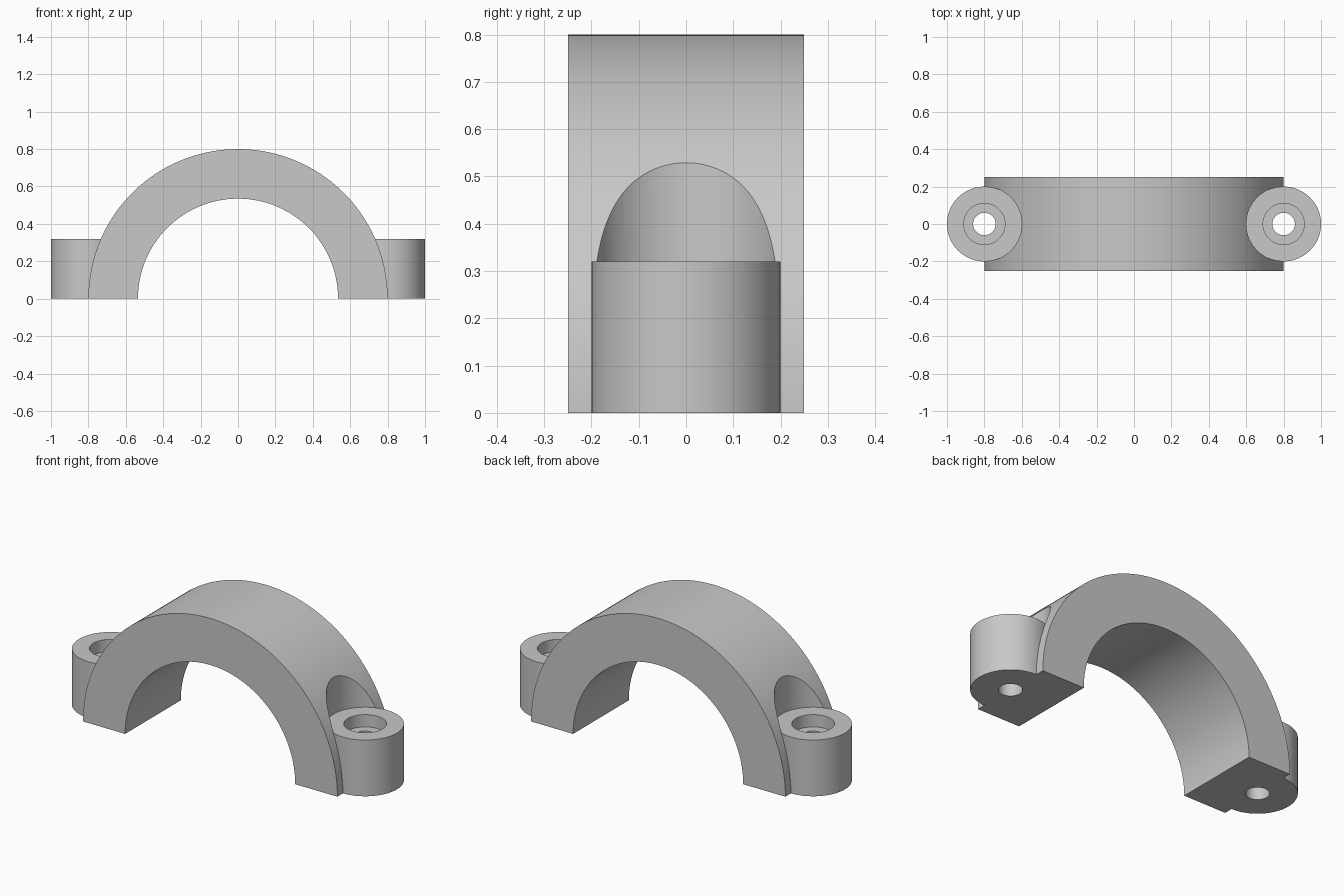
import bpy, bmesh
from math import sin, cos, pi, radians

default = bpy.data.objects.get("Cube")
if default:
    bpy.data.objects.remove(default, do_unlink=True)

OUTER, INNER, HALF_WIDTH = 0.8, 0.535, 0.25
BOSS_X, BOSS_R, BOSS_H = 0.8, 0.2, 0.32
BORE_R, BORE_DEPTH, HOLE_R = 0.11, 0.07, 0.06
STEPS = 96

grey = bpy.data.materials.new("plain grey")
grey.use_nodes = True
colour = (0.58, 0.58, 0.58, 1)
grey.diffuse_color = colour
grey.node_tree.nodes["Principled BSDF"].inputs["Base Color"].default_value = colour


def cylinder(name, x, radius, bottom, top):
    bpy.ops.mesh.primitive_cylinder_add(vertices=STEPS, radius=radius, depth=top - bottom,
                                        location=(x, 0, (bottom + top) / 2))
    obj = bpy.context.object
    obj.name = name
    obj.data.materials.append(grey)
    return obj


def combine(target, tool, operation):
    """Apply a boolean and discard the tool."""
    mod = target.modifiers.new(operation.lower(), 'BOOLEAN')
    mod.operation, mod.solver, mod.object = operation, 'EXACT', tool
    bpy.context.view_layer.objects.active = target
    bpy.ops.object.modifier_apply(modifier=mod.name)
    bpy.data.objects.remove(tool, do_unlink=True)


# Half ring: arch profile extruded front to back
angles = [pi * i / STEPS for i in range(STEPS + 1)]
profile = [(OUTER * cos(a), OUTER * sin(a)) for a in angles]
profile += [(INNER * cos(a), INNER * sin(a)) for a in reversed(angles)]
bm = bmesh.new()
face = bm.faces.new([bm.verts.new((x, -HALF_WIDTH, z)) for x, z in profile])
extruded = bmesh.ops.extrude_face_region(bm, geom=[face])["geom"]
bmesh.ops.translate(bm, vec=(0, 2 * HALF_WIDTH, 0),
                    verts=[v for v in extruded if isinstance(v, bmesh.types.BMVert)])
bmesh.ops.recalc_face_normals(bm, faces=bm.faces)
mesh = bpy.data.meshes.new("clamp_half")
bm.to_mesh(mesh)
bm.free()
clamp = bpy.data.objects.new("clamp_half", mesh)
bpy.context.collection.objects.link(clamp)
mesh.materials.append(grey)

# Bolt bosses: clearance pocket, boss, counterbore and through hole on each side
for x in (-BOSS_X, BOSS_X):
    combine(clamp, cylinder("bolt_pocket", x, BOSS_R, BOSS_H, 1), 'DIFFERENCE')
    combine(clamp, cylinder("bolt_boss", x, BOSS_R, 0, BOSS_H), 'UNION')
    combine(clamp, cylinder("counterbore", x, BORE_R, BOSS_H - BORE_DEPTH, 1), 'DIFFERENCE')
    combine(clamp, cylinder("bolt_hole", x, HOLE_R, -0.2, 1), 'DIFFERENCE')

bpy.ops.object.select_all(action='DESELECT')
clamp.select_set(True)
bpy.context.view_layer.objects.active = clamp
bpy.ops.object.shade_smooth_by_angle(angle=radians(30))
